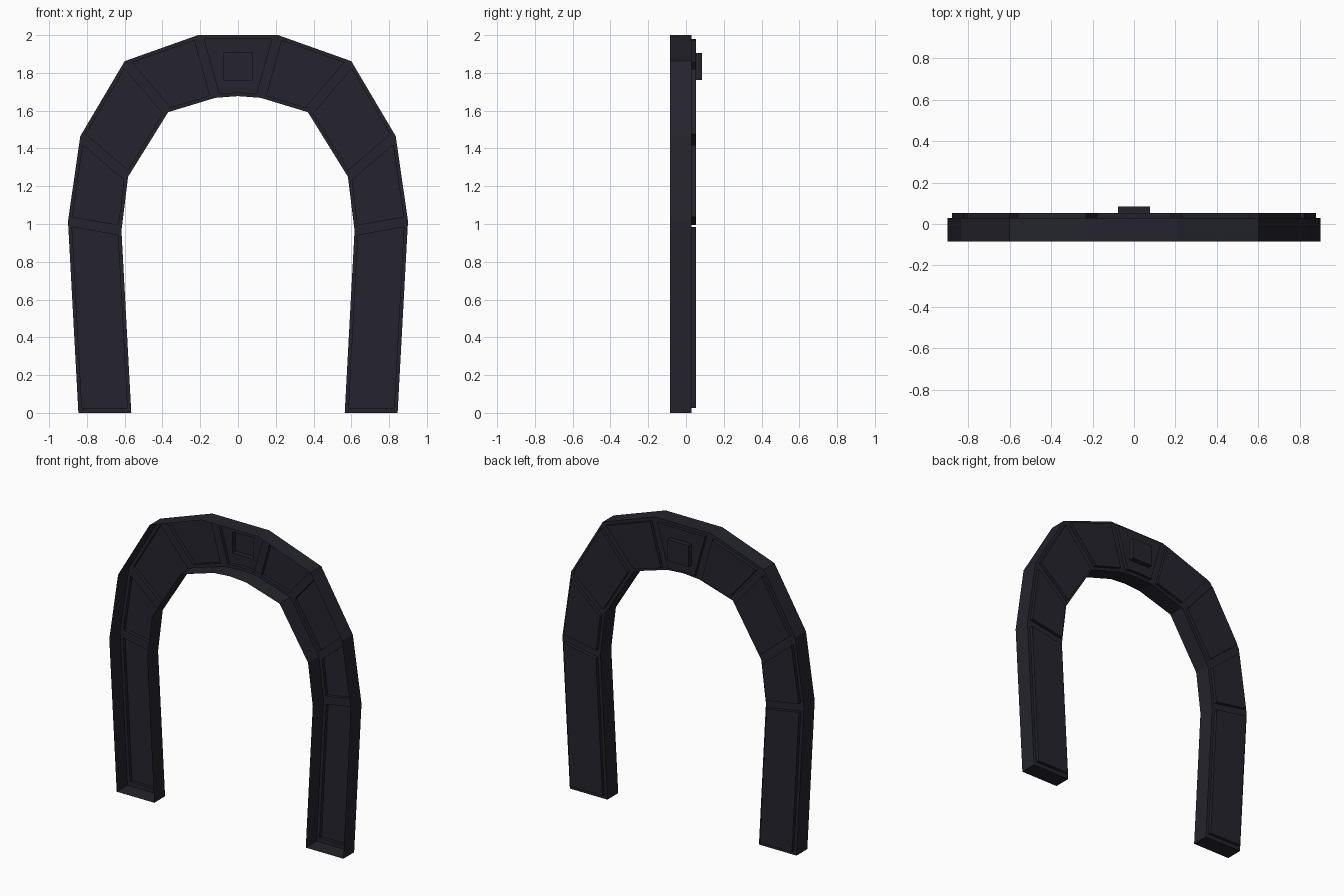
import bpy
import bmesh
from mathutils import Vector

cube = bpy.data.objects.get("Cube")
if cube:
    bpy.data.objects.remove(cube)

FRONT, BACK, PANEL, BOSS = -0.085, 0.03, 0.052, 0.085
SIDE_GAP, END_GAP = 0.02, 0.027

stone = bpy.data.materials.new("dark slate")
stone.use_nodes = True
colour = (0.018, 0.0175, 0.026, 1)
stone.diffuse_color = colour
bsdf = stone.node_tree.nodes["Principled BSDF"]
bsdf.inputs["Base Color"].default_value = colour
bsdf.inputs["Roughness"].default_value = 0.8

# Joint lines from foot to crown: outer and inner (x, z) points
JOINTS = [((0.845, 0), (0.565, 0)),
          ((0.90, 1.015), (0.617, 0.965)),
          ((0.835, 1.465), (0.582, 1.25)),
          ((0.60, 1.862), (0.37, 1.592)),
          ((0.212, 2.0), (0.12, 1.668))]


def inset(points, gaps):
    """Move each edge of a polygon inwards by its own gap."""
    pts = [Vector(p) for p in points]
    centre = sum(pts, Vector((0, 0))) / len(pts)
    normals = []
    for i, p in enumerate(pts):
        d = (pts[(i + 1) % len(pts)] - p).normalized()
        n = Vector((-d.y, d.x))
        normals.append(n if n.dot(centre - p) > 0 else -n)
    result = []
    for i, p in enumerate(pts):
        a, b, ga, gb = normals[i - 1], normals[i], gaps[i - 1], gaps[i]
        cross = a.x * b.y - a.y * b.x
        if abs(cross) < 0.001:
            move = a * ga
        else:
            move = Vector((ga * b.y - gb * a.y, a.x * gb - b.x * ga)) / cross
        result.append(p + move)
    return result


def add_loop(bm, points, y):
    return [bm.verts.new((p[0], y, p[1])) for p in points]


def bridge(bm, a, b):
    n = len(a)
    for i in range(n):
        j = (i + 1) % n
        bm.faces.new((a[i], a[j], b[j], b[i]))


def finish(bm, name):
    """Turn the shell's back faces to +y and make the object."""
    bmesh.ops.recalc_face_normals(bm, faces=bm.faces)
    bm.normal_update()
    if sum(f.normal.y * f.calc_area() for f in bm.faces) < 0:
        bmesh.ops.reverse_faces(bm, faces=bm.faces)
    mesh = bpy.data.meshes.new(name)
    bm.to_mesh(mesh)
    bm.free()
    mesh.materials.append(stone)
    bpy.context.collection.objects.link(bpy.data.objects.new(name, mesh))


def raised_shell(name, outline, y0, y1, opening=None):
    """Hollow block, open at the front, with an optional opening in its cap."""
    bm = bmesh.new()
    rim, cap = add_loop(bm, outline, y0), add_loop(bm, outline, y1)
    bridge(bm, rim, cap)
    if opening:
        bridge(bm, cap, add_loop(bm, opening, y1))
    else:
        bm.faces.new(cap)
    finish(bm, name)


# Stone segments: four per side plus the keystone
segments = []
names = ["leg", "shoulder", "haunch", "crown"]
gaps = [SIDE_GAP, END_GAP, SIDE_GAP, END_GAP]
for side, sign in (("left", 1), ("right", -1)):
    for i, name in enumerate(names):
        (o0, i0), (o1, i1) = JOINTS[i], JOINTS[i + 1]
        outline = [(sign * x, z) for x, z in (o0, o1, i1, i0)]
        segments.append((f"{name}_panel_{side}", outline, inset(outline, gaps)))
(ox, oz), (ix, iz) = JOINTS[-1]
key = [(-ox, oz), (0, oz), (ox, oz), (ix, iz), (0, 1.677), (-ix, iz)]
key_gaps = [SIDE_GAP, SIDE_GAP, END_GAP, SIDE_GAP, SIDE_GAP, END_GAP]
segments.append(("keystone_panel", key, inset(key, key_gaps)))

# Arch frame: back face around the panels, then walls drawn to the open front
frame = bmesh.new()
for _, outline, panel in segments:
    bridge(frame, add_loop(frame, outline, BACK), add_loop(frame, panel, BACK))
bmesh.ops.remove_doubles(frame, verts=frame.verts, dist=0.0005)
panel_points = [p for s in segments for p in s[2]]


def on_panel(v):
    return any((Vector((v.co.x, v.co.z)) - p).length < 0.001 for p in panel_points)


rim = [e for e in frame.edges if e.is_boundary and not any(map(on_panel, e.verts))]
walls = bmesh.ops.extrude_edge_only(frame, edges=rim)
for v in walls["geom"]:
    if isinstance(v, bmesh.types.BMVert):
        v.co.y = FRONT
finish(frame, "arch_frame")

# Raised panels and the boss on the keystone
w, top, bottom = 0.078, 1.905, 1.762
boss = [(-w, top), (0, top), (w, top), (w, bottom), (0, bottom), (-w, bottom)]
for name, _, panel in segments:
    raised_shell(name, panel, BACK, PANEL, boss if name == "keystone_panel" else None)
raised_shell("keystone_boss", boss, PANEL, BOSS)
